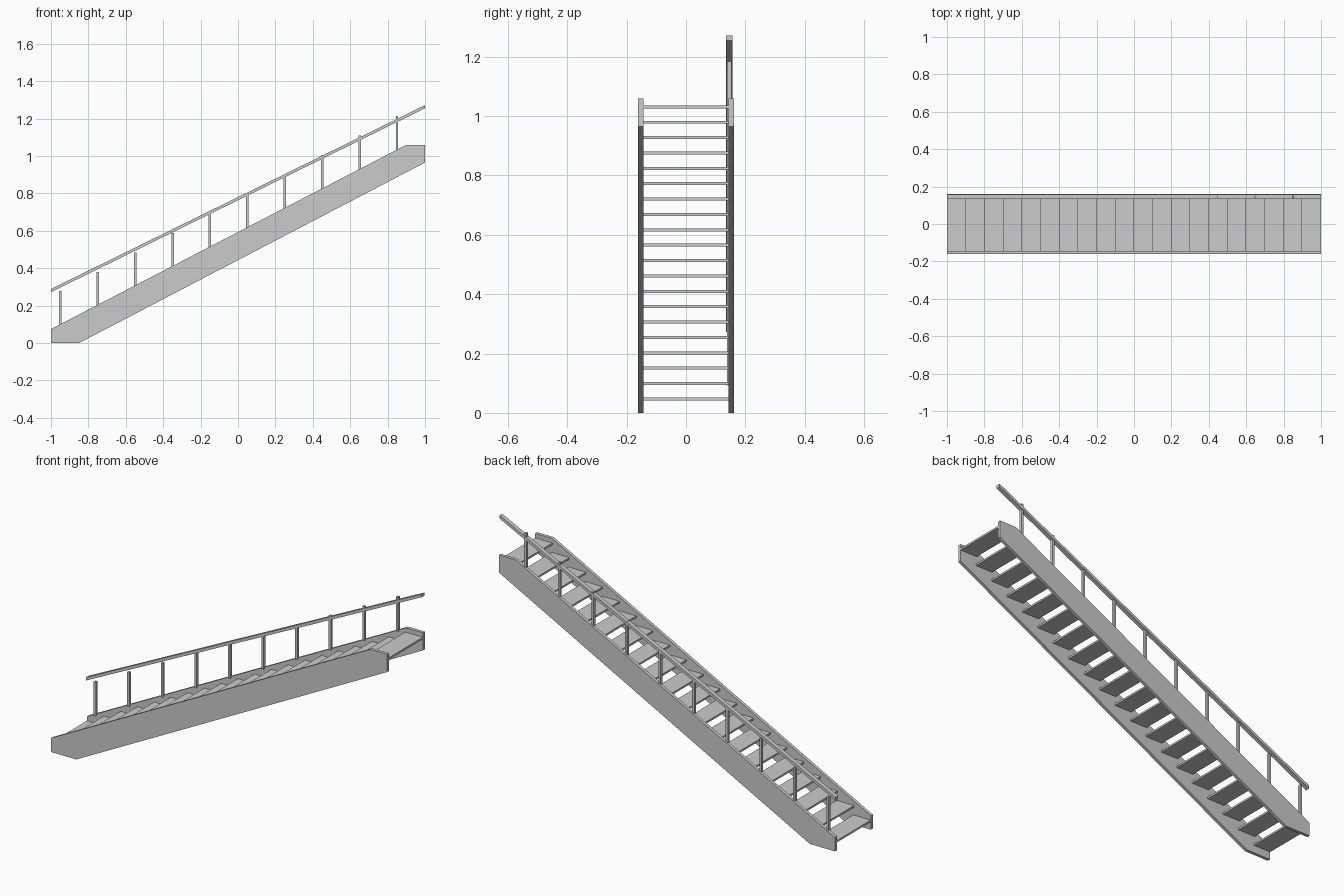
import bpy, bmesh

if "Cube" in bpy.data.objects:
    bpy.data.objects.remove(bpy.data.objects["Cube"])


def prism(name, profile, y0, y1):
    """Extrude an x-z outline along y."""
    bm = bmesh.new()
    face = bm.faces.new([bm.verts.new((x, y0, z)) for x, z in profile])
    ext = bmesh.ops.extrude_face_region(bm, geom=[face])
    moved = [v for v in ext["geom"] if isinstance(v, bmesh.types.BMVert)]
    bmesh.ops.translate(bm, verts=moved, vec=(0, y1 - y0, 0))
    bmesh.ops.recalc_face_normals(bm, faces=bm.faces)
    mesh = bpy.data.meshes.new(name)
    bm.to_mesh(mesh)
    bm.free()
    obj = bpy.data.objects.new(name, mesh)
    bpy.context.collection.objects.link(obj)
    return obj


def box(name, x0, x1, y0, y1, z0, z1):
    return prism(name, [(x0, z0), (x1, z0), (x1, z1), (x0, z1)], y0, y1)


OUTER, INNER = 0.161, 0.144

# Side stringers with clipped ends
side = [(-1, 0), (-0.85, 0), (1, 0.965), (1, 1.06), (0.9, 1.06), (-1, 0.075)]
prism("stringer_front", side, -OUTER, -INNER)
prism("stringer_back", side, INNER, OUTER)

# Open treads
COUNT, DEPTH = 20, 0.104
for i in range(COUNT):
    x = -1 + i * (2 - DEPTH) / (COUNT - 1)
    z = 0.042 + i * 0.0518
    box(f"tread_{i + 1}", x, x + DEPTH, -INNER, INNER, z, z + 0.01)

# Handrail posts on the back stringer
for i in range(10):
    x = -0.95 + 0.2 * i
    top = 0.277 + 0.1042 * i
    box(f"post_{i + 1}", x - 0.0065, x + 0.0065, 0.138, 0.153, top - 0.185, top)

# Sloping handrail
prism("handrail", [(-1, 0.272), (1, 1.255), (1, 1.272), (-1, 0.289)], 0.134, 0.157)
